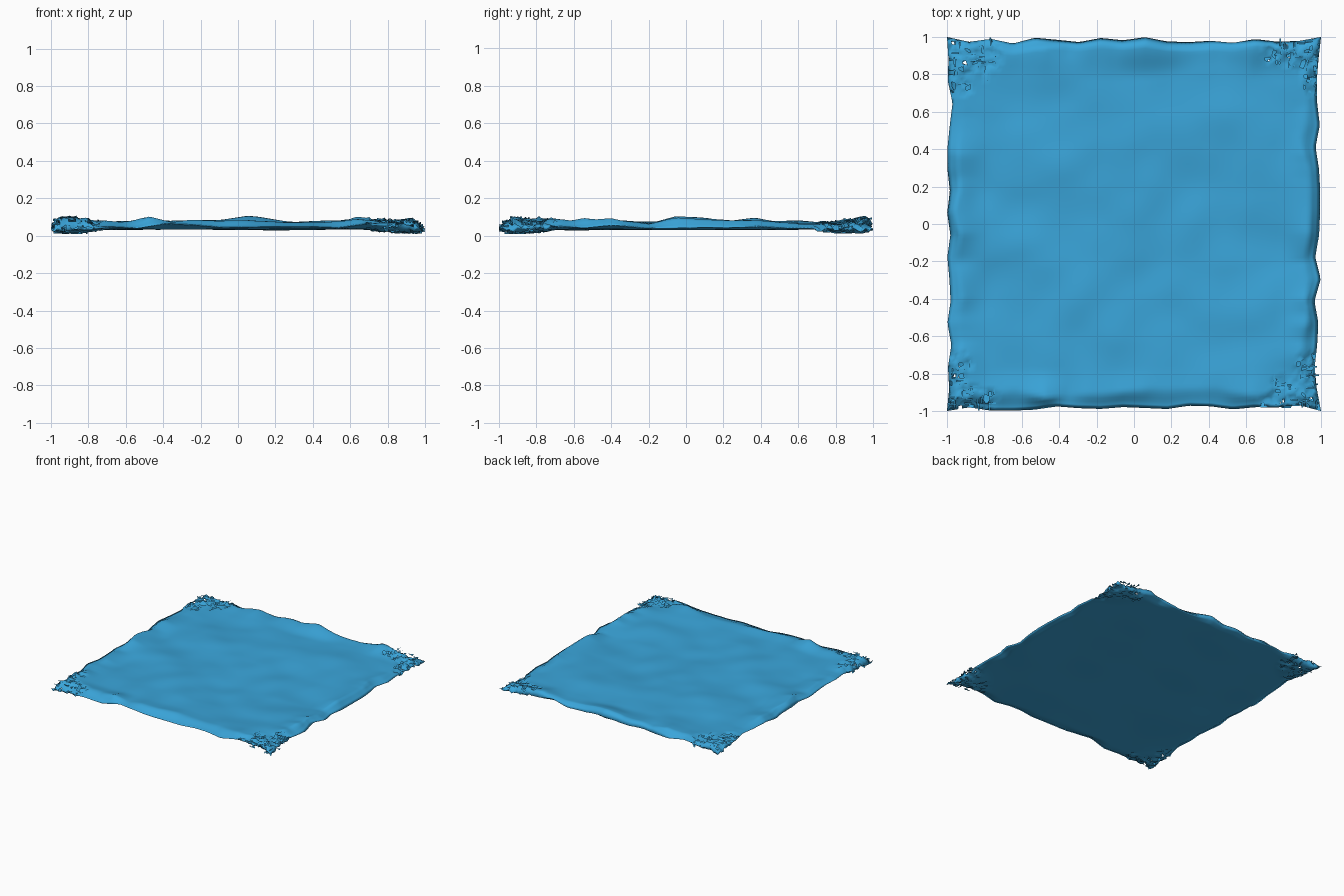
import bpy, bmesh, math, random
from mathutils import Vector, noise

if "Cube" in bpy.data.objects:
    bpy.data.objects.remove(bpy.data.objects["Cube"])

random.seed(7)
N = 100

blue = bpy.data.materials.new("cloth blue")
blue.diffuse_color = (0.042, 0.376, 0.70, 1)
blue.use_nodes = True
blue.node_tree.nodes["Principled BSDF"].inputs["Base Color"].default_value = blue.diffuse_color


def smooth(t):
    t = max(0.0, min(1.0, t))
    return t * t * (3 - 2 * t)


def polyline(pts):
    def f(t):
        for (a, p), (b, q) in zip(pts, pts[1:]):
            if t <= b:
                return p + (q - p) * (t - a) / (b - a)
        return pts[-1][1]
    return f


def wobble(count, low, high):
    """Random polyline over -1..1, returned as a function."""
    return polyline([(2 * i / count - 1, low if i in (0, count) else random.uniform(low, high))
                     for i in range(count + 1)])


SIDES = ("left", "right", "front", "back")
# ragged outline, slope width and rim height of each side
inset = {s: wobble(17, 0.0, 0.036) for s in SIDES}
slope = {"left": wobble(13, 0.03, 0.08), "right": wobble(11, 0.05, 0.13),
         "front": wobble(11, 0.05, 0.14), "back": wobble(13, 0.02, 0.07)}
rim = {s: wobble(13, 0.038, 0.07) for s in SIDES}
# crest of the raised border, as seen from the front and from the right
crest_x = polyline([(-1, .09), (-.88, .11), (-.8, .095), (-.6, .083), (-.48, .11), (-.35, .072),
                    (-.25, .093), (-.1, .088), (.05, .11), (.25, .085), (.45, .072), (.6, .09),
                    (.63, .103), (.72, .095), (.85, .108), (1, .075)])
crest_y = polyline([(-1, .1), (-.92, .115), (-.87, .105), (-.7, .108), (-.62, .085), (-.54, .104),
                    (-.48, .095), (-.4, .108), (-.2, .064), (-.05, .108), (.25, .09), (.37, .11),
                    (.5, .08), (.65, .058), (.85, .078), (1, .07)])
share = {s: wobble(9, 0.35, 1.0) for s in SIDES}


def corner(u, v):
    """1 at the corners, fading to 0 within about a quarter unit."""
    return smooth((0.36 - math.hypot(1 - abs(u), 1 - abs(v))) / 0.2)


def frayed(u, v):
    c = corner(u, v)
    n = noise.noise(Vector((u * 9, v * 9, 3.3)))
    return c > 0.15 and n + c * 0.45 > 0.2


def height(u, v, top):
    sx = "left" if u < 0 else "right"
    sy = "front" if v < 0 else "back"
    dx, dy = 1 - abs(u), 1 - abs(v)
    wx, wy = 1 / (dx + 0.004), 1 / (dy + 0.004)
    edge = (rim[sx](v) * wx + rim[sy](u) * wy) / (wx + wy)
    c = corner(u, v)
    if top:
        n = noise.noise(Vector((u * 2.3 + v, v * 2.8 - u * 0.6, 0.7)))
        n += 0.4 * noise.noise(Vector((u * 5, v * 5, 4.1)))
        z = 0.066 + 0.02 * n
        # raised border blends into the sheet
        for d, s, t, crest in ((dx, sx, v, crest_y), (dy, sy, u, crest_x)):
            w = (1 - smooth((d - 0.03) / 0.2)) * share[s](t)
            z += max(0, crest(t) - z) * w
        z -= 0.012 * c * (u + v > 0)
        k = smooth(dx / slope[sx](v)) * smooth(dy / slope[sy](u))
    else:
        n = noise.noise(Vector((u * 2.5, v * 2.5, 9.2)))
        z = 0.034 + 0.007 * n - 0.018 * c
        k = smooth(dx / (0.03 + slope[sx](-v) * 0.5)) * smooth(dy / (0.03 + slope[sy](-u) * 0.5))
        edge -= 0.015 * c
    return edge + (z - edge) * k


# cloth slab: top and underside grids sharing one ragged rim
bm = bmesh.new()


def layer(top, shared=None):
    grid = {}
    for i in range(N + 1):
        for j in range(N + 1):
            border = i in (0, N) or j in (0, N)
            if shared and border:
                grid[i, j] = shared[i, j]
                continue
            u, v = 2 * i / N - 1, 2 * j / N - 1
            x = u - math.copysign(inset["left" if u < 0 else "right"](v), u) * smooth((abs(u) - 0.8) / 0.2)
            y = v - math.copysign(inset["front" if v < 0 else "back"](u), v) * smooth((abs(v) - 0.8) / 0.2)
            z = height(u, v, top)
            if frayed(u, v):
                z += random.uniform(-0.02, 0.008) if top else random.uniform(-0.006, 0.014)
                if not border:
                    x += random.uniform(-0.007, 0.007)
                    y += random.uniform(-0.007, 0.007)
            grid[i, j] = bm.verts.new((x, y, max(z, 0.008)))
    for i in range(N):
        for j in range(N):
            u, v = (2 * i + 1) / N - 1, (2 * j + 1) / N - 1
            if frayed(u, v) and random.random() < 0.1:
                continue            # small holes in the frayed corners
            q = [grid[i, j], grid[i + 1, j], grid[i + 1, j + 1], grid[i, j + 1]]
            bm.faces.new(q if top else q[::-1])
    return grid


upper = layer(True)
layer(False, upper)
for f in bm.faces:
    f.smooth = True

# loose thread scraps lying along the weave at each corner
for sx in (-1, 1):
    for sy in (-1, 1):
        for _ in range(45):
            u = sx * (1 - random.uniform(0.02, 0.26))
            v = sy * (1 - random.uniform(0.02, 0.26))
            if not frayed(u, v):
                continue
            a, b = random.choice([(0.02, 0.004), (0.004, 0.02)])
            z = height(u, v, random.random() < 0.75) + random.uniform(-0.004, 0.006)
            quad = [bm.verts.new((u + p * a, v + q * b, max(z + 0.006 * p * q, 0.008)))
                    for p, q in ((-1, -1), (1, -1), (1, 1), (-1, 1))]
            bm.faces.new(quad)

mesh = bpy.data.meshes.new("ragged_cloth")
bm.to_mesh(mesh)
bm.free()
mesh.materials.append(blue)
cloth = bpy.data.objects.new("ragged_cloth", mesh)
bpy.context.collection.objects.link(cloth)
